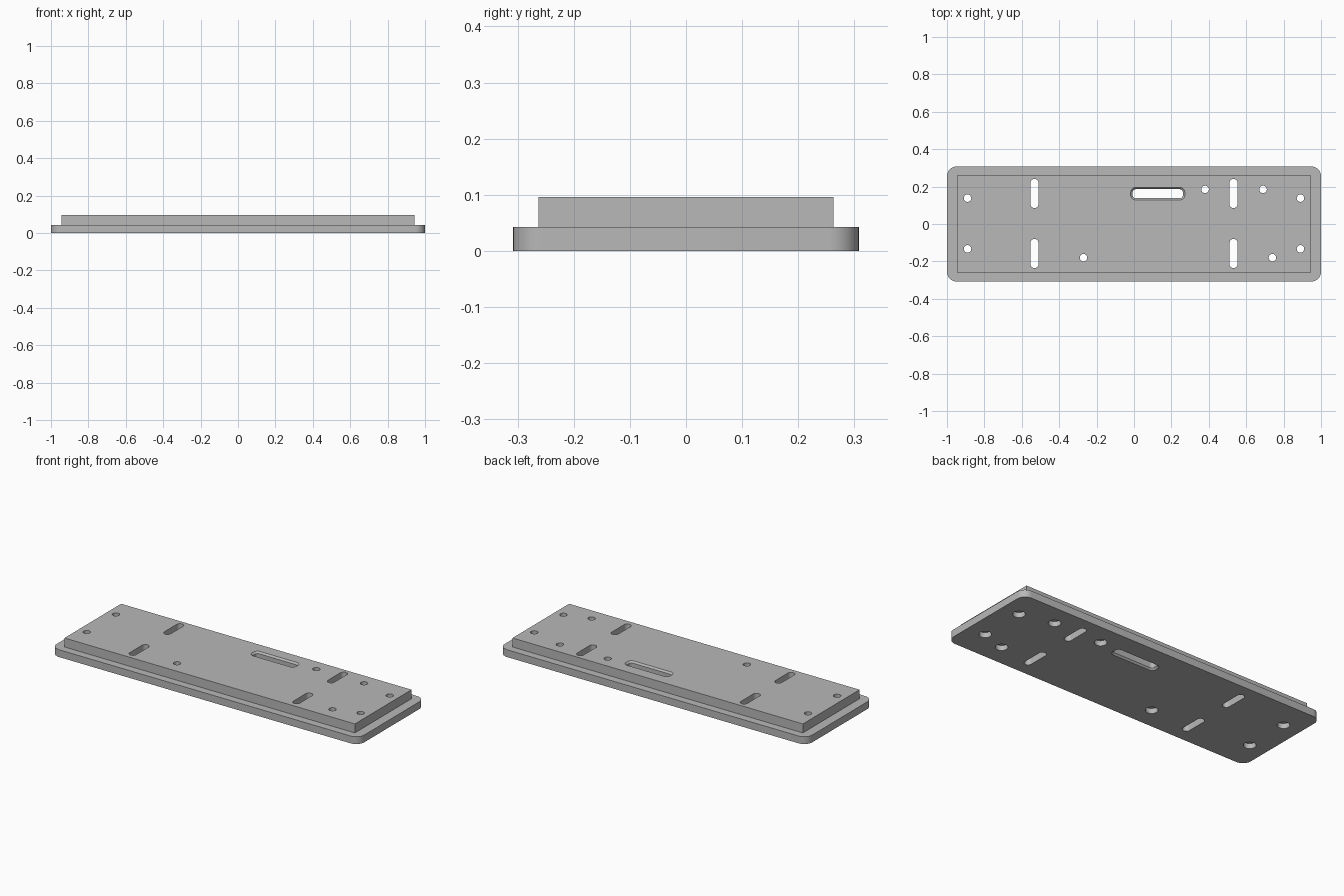
import bpy
import bmesh
from math import cos, sin, pi

cube = bpy.data.objects.get("Cube")
if cube:
    bpy.data.objects.remove(cube)

grey = bpy.data.materials.new("machined_grey")
grey.use_nodes = True
colour = (0.48, 0.48, 0.48, 1)
grey.diffuse_color = colour
grey.node_tree.nodes["Principled BSDF"].inputs["Base Color"].default_value = colour


def outline(hx, hy, r, steps=10):
    """Rounded rectangle, counter-clockwise."""
    points = []
    for corner, (sx, sy) in enumerate([(1, 1), (-1, 1), (-1, -1), (1, -1)]):
        for i in range(steps + 1):
            a = (corner + i / steps) * pi / 2
            points.append((sx * (hx - r) + r * cos(a), sy * (hy - r) + r * sin(a)))
    return points


def loft(name, x, y, layers):
    """Solid through rounded rectangles given as (half x, half y, radius, z)."""
    bm = bmesh.new()
    rings = [[bm.verts.new((x + px, y + py, z)) for px, py in outline(hx, hy, r)]
             for hx, hy, r, z in layers]
    for low, high in zip(rings, rings[1:]):
        for i in range(len(low)):
            j = (i + 1) % len(low)
            bm.faces.new((low[i], low[j], high[j], high[i]))
    bm.faces.new(rings[0][::-1])
    bm.faces.new(rings[-1])
    bmesh.ops.remove_doubles(bm, verts=bm.verts, dist=1e-5)
    bmesh.ops.recalc_face_normals(bm, faces=bm.faces)
    mesh = bpy.data.meshes.new(name)
    bm.to_mesh(mesh)
    bm.free()
    mesh.materials.append(grey)
    obj = bpy.data.objects.new(name, mesh)
    bpy.context.collection.objects.link(obj)
    return obj


BASE_TOP, TOP = 0.043, 0.096
UNDER, OVER = -0.02, 0.12

# Rounded base with the square-cornered raised plate
plate = loft("mounting_plate", 0, 0, [(1, 0.308, 0.053, 0), (1, 0.308, 0.053, BASE_TOP)])
raised = loft("raised_plate", 0, 0, [(0.944, 0.263, 0, 0.02), (0.944, 0.263, 0, TOP)])
tools = [(raised, "UNION")]

# Screw holes, counterbored from below
holes = [(sx * 0.89, y) for sx in (-1, 1) for y in (0.138, -0.133)]
holes += [(-0.27, -0.18), (0.74, -0.18), (0.38, 0.185), (0.69, 0.185)]
R, BORE, DEPTH = 0.02, 0.033, 0.03
for x, y in holes:
    tools.append((loft("hole_cutter", x, y, [
        (BORE, BORE, BORE, UNDER), (BORE, BORE, BORE, DEPTH),
        (R, R, R, DEPTH), (R, R, R, OVER)]), "DIFFERENCE"))

# Adjustment slots
for x in (-0.532, 0.532):
    for y in (-0.158, 0.163):
        tools.append((loft("slot_cutter", x, y, [
            (0.021, 0.078, 0.021, UNDER), (0.021, 0.078, 0.021, OVER)]), "DIFFERENCE"))

# Cable opening with softened upper and lower rims
tools.append((loft("opening_cutter", 0.127, 0.162, [
    (0.145, 0.033, 0.026, UNDER), (0.145, 0.033, 0.026, 0),
    (0.135, 0.024, 0.018, 0.01), (0.135, 0.024, 0.018, TOP - 0.01),
    (0.145, 0.033, 0.026, TOP), (0.145, 0.033, 0.026, OVER)]), "DIFFERENCE"))

for tool, operation in tools:
    mod = plate.modifiers.new(tool.name, "BOOLEAN")
    mod.operation = operation
    mod.solver = "EXACT"
    mod.object = tool

# Bake the cuts and drop the cutters
graph = bpy.context.evaluated_depsgraph_get()
result = bpy.data.meshes.new_from_object(plate.evaluated_get(graph))
plate.modifiers.clear()
plate.data = result
for tool, _ in tools:
    bpy.data.objects.remove(tool)

bpy.context.view_layer.objects.active = plate
plate.select_set(True)
bpy.ops.object.shade_smooth_by_angle(angle=pi / 6)
